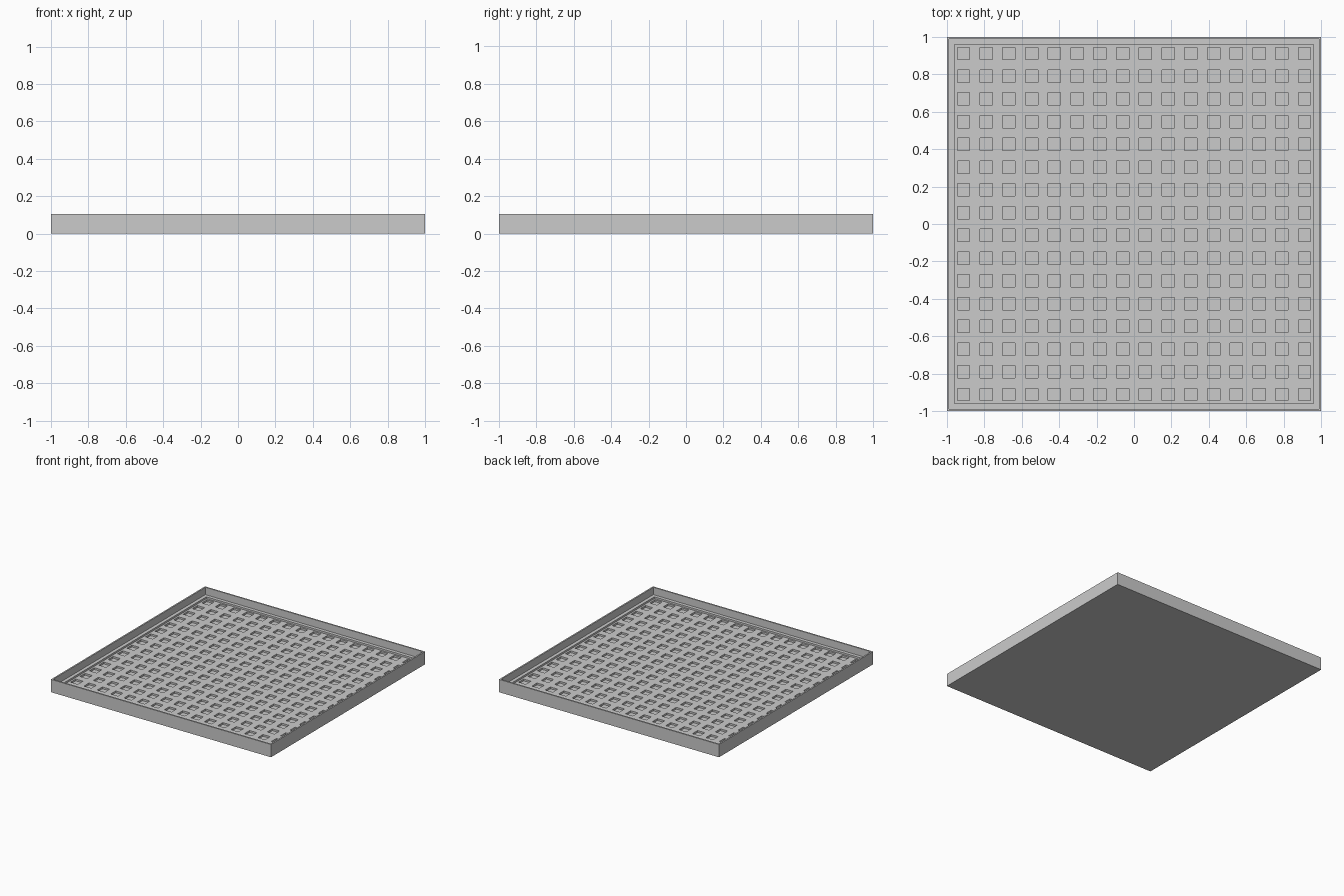
import bpy
import bmesh
from math import copysign

cube = bpy.data.objects.get("Cube")
if cube:
    bpy.data.objects.remove(cube, do_unlink=True)

HEIGHT = 0.105      # top of the rim
LEDGE_Z = 0.045
FLOOR_Z = 0.03
PIT_Z = 0.015
COUNT = 16          # pits per side
PITCH = 0.1216
PIT_HALF = 0.033

grey = bpy.data.materials.new("plain grey")
grey.use_nodes = True
colour = (0.6, 0.6, 0.6, 1)
grey.diffuse_color = colour
grey.node_tree.nodes["Principled BSDF"].inputs["Base Color"].default_value = colour

bm = bmesh.new()


def step(face, half, z):
    """Extrude a square face to a new half width and height."""
    new = bmesh.ops.extrude_discrete_faces(bm, faces=[face])["faces"][0]
    for v in new.verts:
        v.co = (copysign(half, v.co.x), copysign(half, v.co.y), z)
    return new


# Solid slab
bmesh.ops.create_cube(bm, size=2)
for v in bm.verts:
    v.co.z = HEIGHT if v.co.z > 0 else 0
bm.normal_update()
top = max(bm.faces, key=lambda f: f.calc_center_median().z)

# Thin rim, inner wall, ledge and sunken floor
for half, z in ((0.988, HEIGHT), (0.988, LEDGE_Z), (0.96, LEDGE_Z), (0.96, FLOOR_Z)):
    top = step(top, half, z)


def floor_faces():
    bm.normal_update()
    return [f for f in bm.faces
            if f.normal.z > 0.9 and abs(f.calc_center_median().z - FLOOR_Z) < 1e-4]


# Cut the floor along both sides of every pit row and column
centres = [(i - (COUNT - 1) / 2) * PITCH for i in range(COUNT)]
for axis in range(2):
    normal = [0, 0, 0]
    normal[axis] = 1
    for c in centres:
        for edge in (c - PIT_HALF, c + PIT_HALF):
            point = [0, 0, 0]
            point[axis] = edge
            faces = floor_faces()
            geom = faces + list({e for f in faces for e in f.edges}) \
                + list({v for f in faces for v in f.verts})
            bmesh.ops.bisect_plane(bm, geom=geom, plane_co=point, plane_no=normal, dist=1e-5)


def in_pit(value):
    return any(abs(value - c) < PIT_HALF for c in centres)


# Sink the square pits
pits = []
for f in floor_faces():
    mid = f.calc_center_median()
    if in_pit(mid.x) and in_pit(mid.y):
        pits.append(f)
sunk = bmesh.ops.extrude_discrete_faces(bm, faces=pits)["faces"]
for f in sunk:
    for v in f.verts:
        v.co.z = PIT_Z

bmesh.ops.recalc_face_normals(bm, faces=bm.faces[:])
mesh = bpy.data.meshes.new("tray")
bm.to_mesh(mesh)
bm.free()
mesh.materials.append(grey)
tray = bpy.data.objects.new("tray", mesh)
bpy.context.collection.objects.link(tray)
